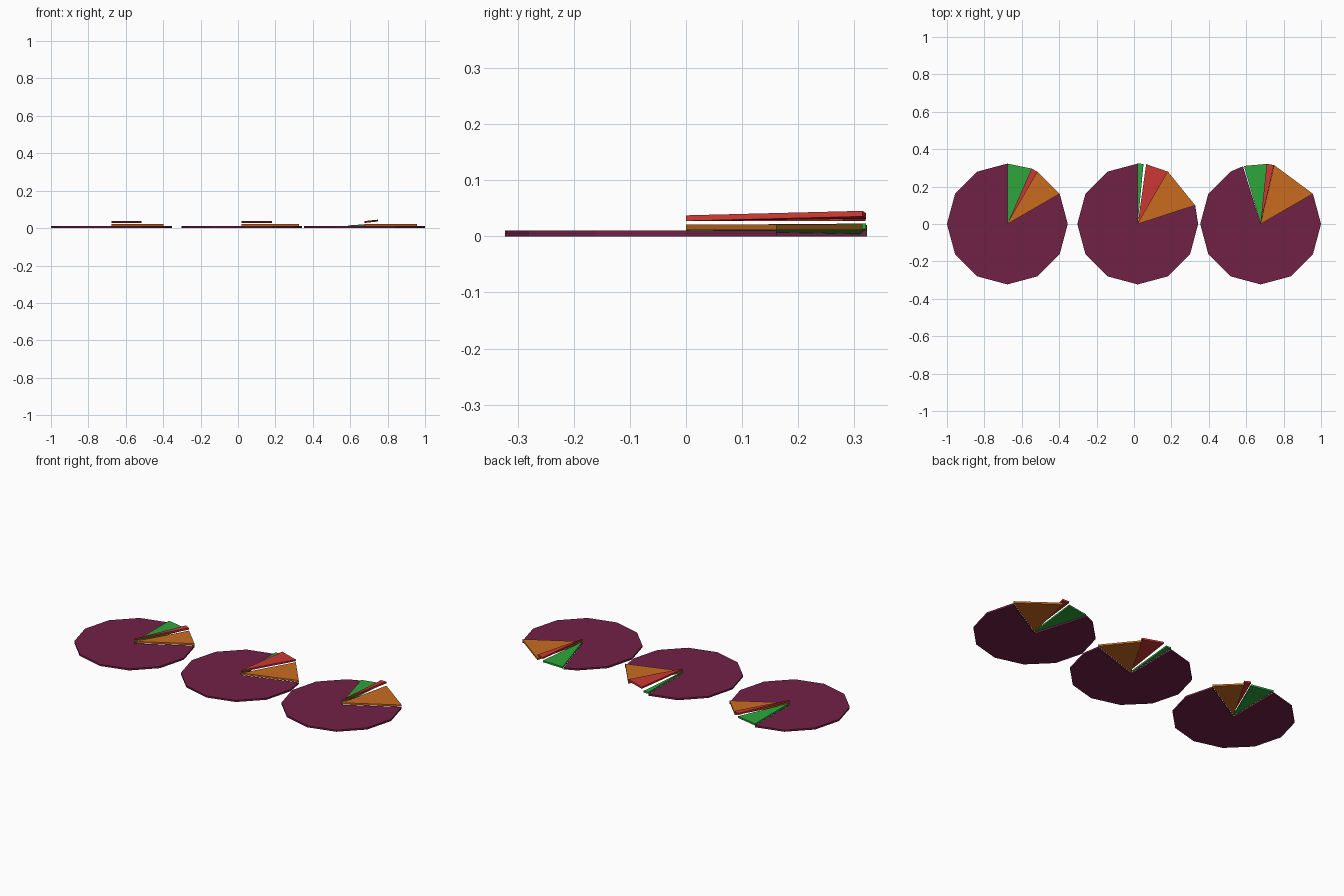
import bpy, bmesh
from math import radians, cos, sin
from mathutils import Matrix

cube = bpy.data.objects.get("Cube")
if cube:
    bpy.data.objects.remove(cube)

RADIUS = 0.323
THICK = 0.01


def material(name, rgb):
    m = bpy.data.materials.new(name)
    m.use_nodes = True
    m.diffuse_color = (*rgb, 1)
    m.node_tree.nodes["Principled BSDF"].inputs["Base Color"].default_value = (*rgb, 1)
    return m


plum = material("plum", (0.165, 0.015, 0.06))
green = material("green", (0.026, 0.38, 0.045))
orange = material("orange", (0.58, 0.15, 0.014))
red = material("red", (0.6, 0.04, 0.033))


def wedge(name, mat, centre_x, base, start, end, tilt=0):
    """Flat prism slice from start to end degrees, rim corners every 30."""
    rim = [start] + [a for a in range(0, 720, 30) if start < a < end] + [end]
    if end - start < 60:
        rim = [start, end]
    outline = [(0, 0)] + [(RADIUS * cos(radians(a)), RADIUS * sin(radians(a))) for a in rim]
    bm = bmesh.new()
    face = bm.faces.new([bm.verts.new((x, y, 0)) for x, y in outline])
    ext = bmesh.ops.extrude_face_region(bm, geom=[face])
    top = [g for g in ext["geom"] if isinstance(g, bmesh.types.BMVert)]
    bmesh.ops.translate(bm, verts=top, vec=(0, 0, THICK))
    bmesh.ops.recalc_face_normals(bm, faces=bm.faces)
    bm.transform(Matrix.Translation((centre_x, 0, base)) @ Matrix.Rotation(-tilt, 4, "Y"))
    mesh = bpy.data.meshes.new(name)
    bm.to_mesh(mesh)
    bm.free()
    mesh.materials.append(mat)
    bpy.context.collection.objects.link(bpy.data.objects.new(name, mesh))


# Each disc: centre, slice boundary angles, and tilts of the green and red slices
discs = [
    ("right", -0.677, 30, 60, (60, 66.5), (66.5, 90), 90, 0, 0),
    ("middle", 0.02, 18, 60, (60, 82), (84.5, 90), 90, 0, 0),
    ("left", 0.677, 30, 77, (77, 84), (84, 106), 107, 0.07, 0.11),
]
for side, x, low, mid, red_span, green_span, high, green_tilt, red_tilt in discs:
    wedge(side + "_main_slice", plum, x, 0, high, low + 360)
    wedge(side + "_green_slice", green, x, 0.0105, *green_span, green_tilt)
    wedge(side + "_orange_slice", orange, x, 0.0115, low, mid)
    wedge(side + "_red_slice", red, x, 0.0275, *red_span, red_tilt)
